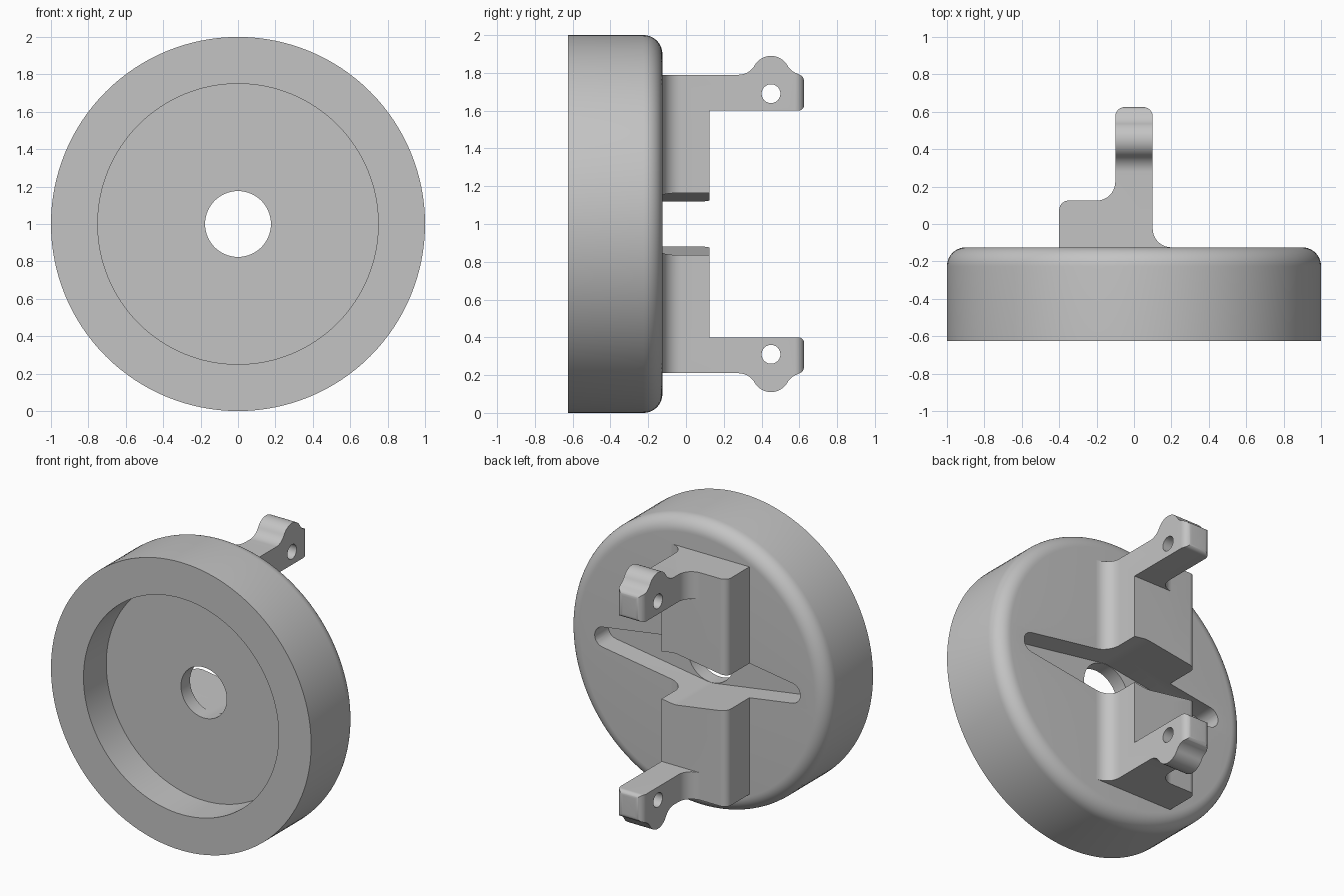
import bpy
import bmesh
from math import sin, cos, pi, radians, asin, degrees

cube = bpy.data.objects.get("Cube")
if cube:
    bpy.data.objects.remove(cube, do_unlink=True)

grey = bpy.data.materials.new("plain_grey")
grey.use_nodes = True
colour = (0.55, 0.55, 0.55, 1)
grey.diffuse_color = colour
grey.node_tree.nodes["Principled BSDF"].inputs["Base Color"].default_value = colour

BACK = -0.125      # rear face of the disc
CENTRE = 1.0       # height of the disc axis


def arc(cx, cy, r, start, end, n=10):
    angles = [radians(start + (end - start) * i / n) for i in range(n + 1)]
    return [(cx + r * cos(a), cy + r * sin(a)) for a in angles]


def make_object(name, bm):
    bmesh.ops.recalc_face_normals(bm, faces=bm.faces)
    mesh = bpy.data.meshes.new(name)
    bm.to_mesh(mesh)
    bm.free()
    mesh.materials.append(grey)
    obj = bpy.data.objects.new(name, mesh)
    bpy.context.collection.objects.link(obj)
    return obj


def prism(name, outline, low, high, place):
    """Extrude a 2D outline; place(u, v, w) gives the 3D point."""
    bm = bmesh.new()
    ends = [[bm.verts.new(place(u, v, w)) for u, v in outline] for w in (low, high)]
    n = len(outline)
    for ring in ends:
        bm.faces.new(ring)
    for i in range(n):
        j = (i + 1) % n
        bm.faces.new((ends[0][i], ends[0][j], ends[1][j], ends[1][i]))
    return make_object(name, bm)


def combine(obj, tool, operation):
    bpy.context.view_layer.objects.active = obj
    mod = obj.modifiers.new("cut", "BOOLEAN")
    mod.operation = operation
    mod.solver = "EXACT"
    mod.object = tool
    bpy.ops.object.modifier_apply(modifier=mod.name)


def discard(obj):
    bpy.data.objects.remove(obj, do_unlink=True)


def smooth(obj):
    bpy.ops.object.select_all(action="DESELECT")
    obj.select_set(True)
    bpy.context.view_layer.objects.active = obj
    bpy.ops.object.shade_smooth_by_angle(angle=radians(30))


# Lathed disc with a front recess, centre hole and rounded rear edge
section = [(0.176, -0.375), (0.75, -0.375), (0.75, -0.625), (1, -0.625)]
section += arc(0.9, BACK - 0.1, 0.1, 0, 90) + [(0.176, BACK)]
STEPS = 128
bm = bmesh.new()
rings = [[bm.verts.new((r * cos(2 * pi * k / STEPS), y, CENTRE + r * sin(2 * pi * k / STEPS)))
          for r, y in section] for k in range(STEPS)]
for k in range(STEPS):
    a, b = rings[k], rings[(k + 1) % STEPS]
    for i in range(len(section)):
        j = (i + 1) % len(section)
        bm.faces.new((a[i], a[j], b[j], b[i]))
disc = make_object("disc", bm)

# Tapered two-armed slot, wide in the middle with round ends
hub, tip, reach = 0.178, 0.07, 0.72
t = degrees(asin((hub - tip) / reach))
slot_outline = (arc(reach, 0, tip, t - 90, 90 - t) + arc(0, 0, hub, 90 - t, 90 + t, 8)
                + arc(-reach, 0, tip, 90 + t, 270 - t) + arc(0, 0, hub, 270 - t, 270 + t, 8))
slot = prism("slot_cutter", slot_outline, -0.275, 0.4,
             lambda u, v, w: (u, w, CENTRE + v))
combine(disc, slot, "DIFFERENCE")
smooth(disc)

# Bracket outlines: plan from above, and side profile with a rounded lug
root = BACK - 0.005
plan = ([(-0.4, root), (0.2, root)] + arc(0.2, BACK + 0.1, 0.1, -90, -180)
        + arc(0.05, 0.575, 0.05, 0, 90) + arc(-0.05, 0.575, 0.05, 90, 180)
        + arc(-0.2, 0.225, 0.1, 0, -90) + arc(-0.35, 0.075, 0.05, 90, 180))
side = ([(root, 0), (0.125, 0), (0.125, 0.6)] + arc(0.595, 0.63, 0.03, -90, 0)
        + arc(0.585, 0.755, 0.04, 0, 50) + arc(0.623, 0.89, 0.1, -110, -150)
        + arc(0.45, 0.79, 0.1, 30, 150, 20)[1:] + arc(0.277, 0.89, 0.1, -30, -90)[1:]
        + [(root, 0.79)])

for name, d in (("upper_bracket", 1), ("lower_bracket", -1)):
    def across(u, v, w, d=d):
        return (w, u, CENTRE + d * v)

    bracket = prism(name, side, -0.6, 0.6, across)
    body = prism("plan_cutter", plan, -0.1, 1.1,
                 lambda u, v, w, d=d: (u, v, CENTRE + d * w))
    pin = prism("pin_cutter", arc(0.45, 0.69, 0.05, 0, 345, 23), -0.3, 0.3, across)
    combine(bracket, body, "INTERSECT")
    combine(bracket, slot, "DIFFERENCE")
    combine(bracket, pin, "DIFFERENCE")
    discard(body)
    discard(pin)
    smooth(bracket)

discard(slot)
